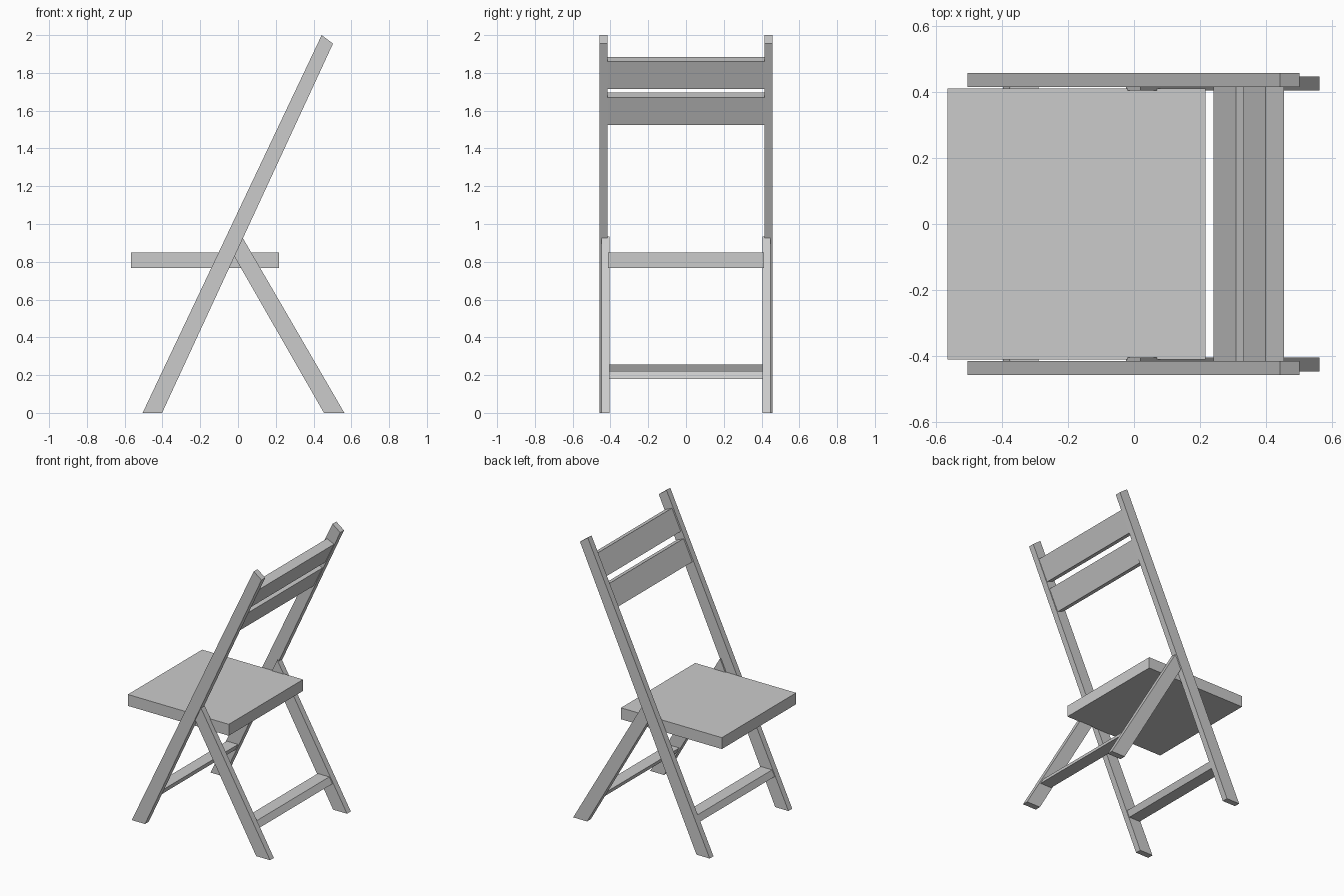
import bpy, bmesh

if "Cube" in bpy.data.objects:
    bpy.data.objects.remove(bpy.data.objects["Cube"])


def prism(name, profile, y0, y1):
    """Extrude an x-z profile along y from y0 to y1."""
    bm = bmesh.new()
    face = bm.faces.new([bm.verts.new((x, y0, z)) for x, z in profile])
    ext = bmesh.ops.extrude_face_region(bm, geom=[face])
    verts = [v for v in ext["geom"] if isinstance(v, bmesh.types.BMVert)]
    bmesh.ops.translate(bm, vec=(0, y1 - y0, 0), verts=verts)
    bmesh.ops.recalc_face_normals(bm, faces=bm.faces)
    me = bpy.data.meshes.new(name)
    bm.to_mesh(me)
    bm.free()
    ob = bpy.data.objects.new(name, me)
    bpy.context.collection.objects.link(ob)
    return ob


# Leg side profiles (x, z)
LONG = [(-0.505, 0), (-0.402, 0), (0.503, 1.955), (0.443, 2.0)]
SHORT = [(0.455, 0), (0.563, 0), (0.02, 0.935), (-0.025, 0.838)]

# Long back legs and short rear legs on both sides
for side, s in (("left", 1), ("right", -1)):
    prism("long_leg_" + side, LONG, s * 0.416, s * 0.458)
    prism("short_leg_" + side, SHORT, s * 0.406, s * 0.448)

# Seat board
prism("seat", [(-0.567, 0.768), (0.217, 0.768), (0.217, 0.848), (-0.567, 0.848)],
      -0.412, 0.412)

# Backrest slats, tilted along the long legs
SLAT = [(0.40, 1.885), (0.455, 1.86), (0.386, 1.715), (0.332, 1.74)]
for i, name in enumerate(("upper_slat", "lower_slat")):
    prism(name, [(x - 0.09 * i, z - 0.19 * i) for x, z in SLAT], -0.417, 0.417)


def rung(name, x_left, x_right, slope, z0, z1, half):
    """Flat rung whose edges follow the slope of its legs."""
    prism(name, [(x_left + slope * z0, z0), (x_right + slope * z0, z0),
                 (x_right + slope * z1, z1), (x_left + slope * z1, z1)], -half, half)


# Rungs joining each pair of legs near the floor
rung("front_rung", -0.497, -0.410, 0.468, 0.213, 0.255, 0.42)
rung("rear_rung", 0.464, 0.553, -0.577, 0.18, 0.222, 0.41)
